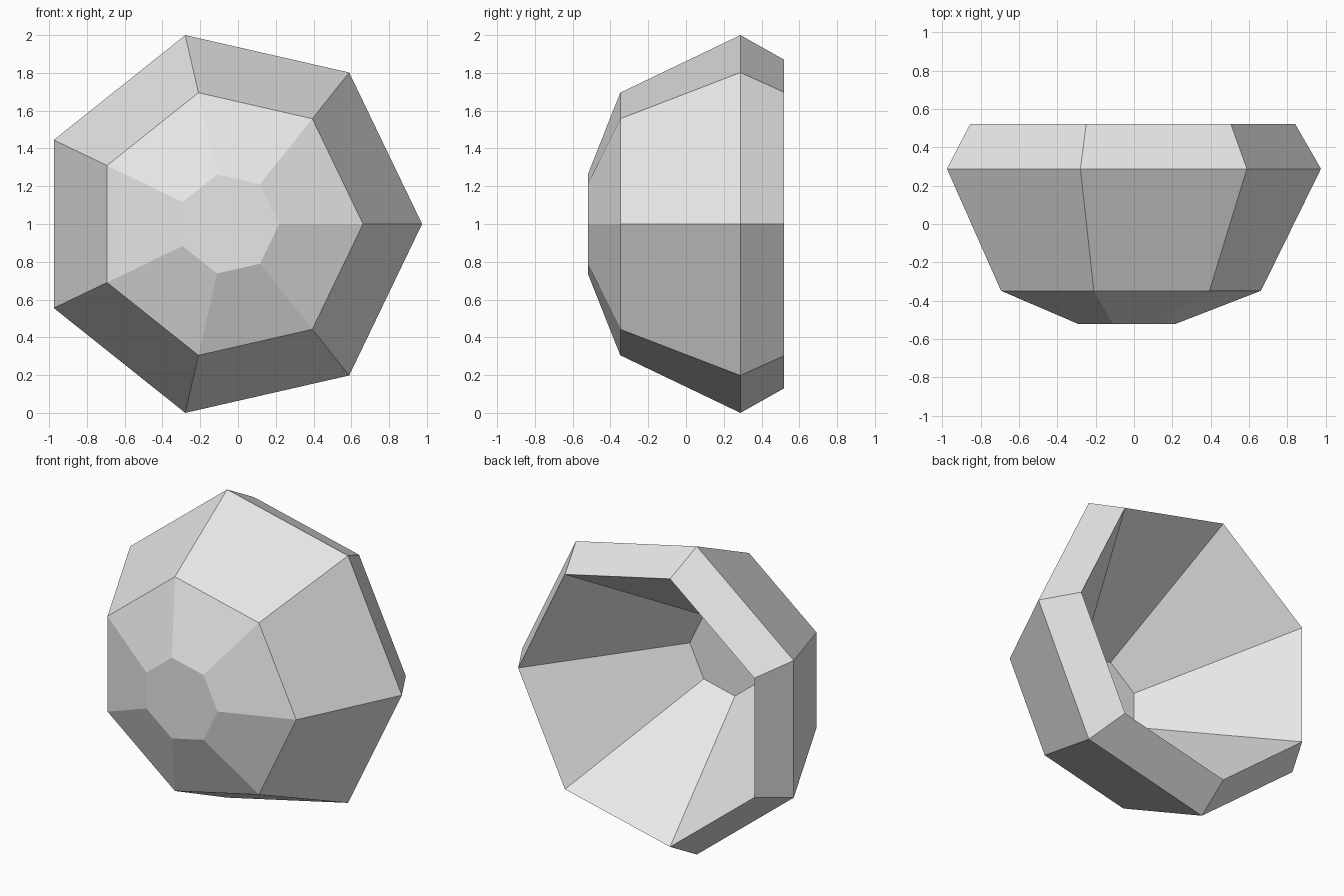
import bpy, bmesh, math

if "Cube" in bpy.data.objects:
    bpy.data.objects.remove(bpy.data.objects["Cube"])

SIDES = 7
CENTRE_X, CENTRE_Z = -0.051, 1.0

grey = bpy.data.materials.new("light_grey")
grey.diffuse_color = (0.8, 0.8, 0.8, 1)
grey.use_nodes = True
grey.node_tree.nodes["Principled BSDF"].inputs["Base Color"].default_value = grey.diffuse_color

# Profile from front cap, around the rim, into the hollow: (radius, y)
PROFILE = [(0.269, -0.52), (0.713, -0.348), (1.0257, 0.288),
           (0.892, 0.52), (0.265, -0.345)]

bm = bmesh.new()


def ring(radius, y):
    """One seven-sided loop around the y axis."""
    angles = [2 * math.pi * i / SIDES for i in range(SIDES)]
    return [bm.verts.new((CENTRE_X + radius * math.cos(a), y,
                          CENTRE_Z + radius * math.sin(a))) for a in angles]


rings = [ring(r, y) for r, y in PROFILE]

# Side bands between neighbouring loops
for a, b in zip(rings, rings[1:]):
    for i in range(SIDES):
        j = (i + 1) % SIDES
        bm.faces.new((a[i], a[j], b[j], b[i]))

# Front cap and floor of the hollow
bm.faces.new(rings[0])
bm.faces.new(rings[-1])
bmesh.ops.recalc_face_normals(bm, faces=bm.faces)

mesh = bpy.data.meshes.new("faceted_bowl")
bm.to_mesh(mesh)
bm.free()
mesh.materials.append(grey)
bowl = bpy.data.objects.new("faceted_bowl", mesh)
bpy.context.collection.objects.link(bowl)
